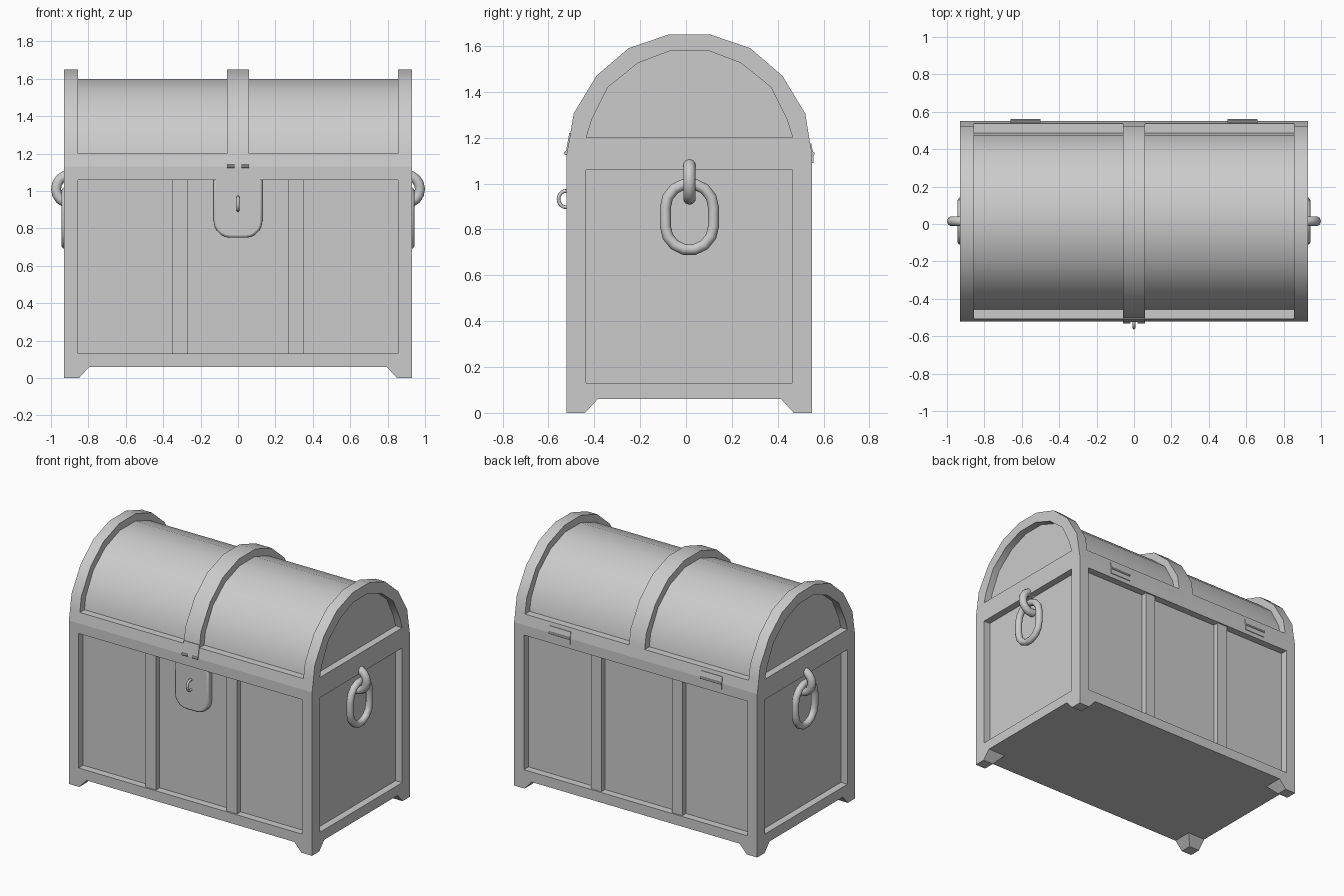
import bpy, bmesh
from math import sin, cos, pi, radians
from mathutils import Vector

if "Cube" in bpy.data.objects:
    bpy.data.objects.remove(bpy.data.objects["Cube"])

C = 0.015            # depth centre of the chest body
HX, HY = 0.93, 0.535  # half width and half depth of the frame


def finish(name, bm, smooth=False, bevel=0):
    bmesh.ops.recalc_face_normals(bm, faces=bm.faces)
    me = bpy.data.meshes.new(name)
    bm.to_mesh(me)
    bm.free()
    ob = bpy.data.objects.new(name, me)
    bpy.context.collection.objects.link(ob)
    if bevel:
        m = ob.modifiers.new("bevel", 'BEVEL')
        m.width, m.segments = bevel, 2
    if smooth:
        bpy.ops.object.select_all(action='DESELECT')
        ob.select_set(True)
        bpy.context.view_layer.objects.active = ob
        bpy.ops.object.shade_smooth_by_angle(angle=radians(32))
    return ob


def prism(name, pts, vec, smooth=False, bevel=0):
    """Extrude a flat 3D polygon along vec."""
    bm = bmesh.new()
    f = bm.faces.new([bm.verts.new(p) for p in pts])
    ext = bmesh.ops.extrude_face_region(bm, geom=[f], use_keep_orig=True)
    bmesh.ops.translate(bm, vec=Vector(vec),
                        verts=[v for v in ext['geom'] if isinstance(v, bmesh.types.BMVert)])
    return finish(name, bm, smooth, bevel)


def box(name, x0, x1, y0, y1, z0, z1):
    return prism(name, [(x0, y0, z0), (x1, y0, z0), (x1, y1, z0), (x0, y1, z0)], (0, 0, z1 - z0))


def along_x(name, prof, x0, x1, smooth=False):
    return prism(name, [(x0, C + y, z) for y, z in prof], (x1 - x0, 0, 0), smooth)


def mirrored(half):
    return half + [(-y, z) for y, z in reversed(half)]


def ring(name, path, axis, r, sides=10):
    """Sweep a round tube along a closed flat path whose plane normal is axis."""
    bm = bmesh.new()
    axis = Vector(axis)
    path = [Vector(p) for p in path]
    n = len(path)
    rows = []
    for i, p in enumerate(path):
        out = (path[(i + 1) % n] - path[i - 1]).normalized().cross(axis)
        rows.append([bm.verts.new(p + r * (cos(2 * pi * k / sides) * out + sin(2 * pi * k / sides) * axis))
                     for k in range(sides)])
    for i in range(n):
        a, b = rows[i], rows[(i + 1) % n]
        for k in range(sides):
            j = (k + 1) % sides
            bm.faces.new((a[k], a[j], b[j], b[k]))
    ob = finish(name, bm)
    for f in ob.data.polygons:
        f.use_smooth = True
    return ob


def rod(name, x0, x1, y, z, r):
    return prism(name, [(x0, y + r * cos(k * pi / 4), z + r * sin(k * pi / 4)) for k in range(8)],
                 (x1 - x0, 0, 0), True)


# Recessed panel core
box("body_panels", -0.88, 0.88, C - 0.485, C + 0.485, 0.06, 1.1)

# Frame: base and top slabs
for s, side in ((-1, "left"), (1, "right")):
    x0, x1 = sorted((s * 0.855, s * HX))
    box("base_rail_" + side, x0, x1, C - HY, C + HY, 0.06, 0.13)
box("base_rail_middle", -0.855, 0.855, C - HY, C + HY, 0.06, 0.13)
along_x("top_rail", mirrored([(-HY, 1.06), (-HY, 1.13), (-0.522, 1.2)][::1]), -HX, HX)

# Corner posts, tapered feet, front and back battens
for sx in (-1, 1):
    for sy in (-1, 1):
        x0, x1 = sorted((sx * 0.855, sx * HX))
        y0, y1 = sorted((C + sy * 0.45, C + sy * HY))
        box("corner_post", x0, x1, y0, y1, 0.13, 1.06)
        bm = bmesh.new()
        loops = []
        for inset, z in ((0.08, 0), (0.135, 0.06)):
            ex, ey = sx * (HX - inset), C + sy * (HY - inset)
            ox, oy = sx * HX, C + sy * HY
            loops.append([bm.verts.new(p) for p in
                          ((ex, ey, z), (ox, ey, z), (ox, oy, z), (ex, oy, z))])
        lo, hi = loops
        bm.faces.new(lo)
        bm.faces.new(hi)
        for k in range(4):
            j = (k + 1) % 4
            bm.faces.new((lo[k], lo[j], hi[j], hi[k]))
        finish("foot", bm)
        x0, x1 = sorted((sx * 0.27, sx * 0.35))
        y0, y1 = sorted((C + sy * 0.47, C + sy * 0.525))
        box("batten", x0, x1, y0, y1, 0.12, 1.07)

# Rounded lid: barrel, middle band, hollow end arches
outer = mirrored([(-0.522, 1.2), (-0.505, 1.305), (-0.405, 1.47), (-0.265, 1.59), (-0.09, 1.65)])
inner = mirrored([(-0.45, 1.2), (-0.425, 1.28), (-0.355, 1.42), (-0.225, 1.525), (-0.08, 1.58)])
barrel = mirrored([(-0.473, 1.19), (-0.457, 1.285), (-0.375, 1.435), (-0.245, 1.543), (-0.085, 1.6)])
along_x("lid_barrel", barrel, -0.88, 0.88, True)
along_x("lid_middle_band", outer, -0.06, 0.06, True)
for s in (-1, 1):
    along_x("lid_end_arch", outer + inner[::-1], s * 0.855, s * HX, True)

# Lock plate with rounded lower corners, and its staple
plate = [(-0.13, 1.08)]
for cx, a0 in ((-0.04, pi), (0.04, 1.5 * pi)):
    plate += [(cx + 0.09 * cos(a0 + k * pi / 10), 0.84 + 0.09 * sin(a0 + k * pi / 10)) for k in range(6)]
plate += [(0.13, 1.08)]
prism("lock_plate", [(x, -0.46, z) for x, z in plate], (0, -0.052, 0), True, 0.012)
ring("lock_staple", [(0, -0.522 + 0.034 * cos(a), 0.932 + 0.036 * sin(a))
                     for a in (k * pi / 8 for k in range(16))], (1, 0, 0), 0.008, 8)

# Hasp leaf on the lid with two small knuckles
prism("hasp_leaf", [(-0.06, -0.525, 1.13), (0.06, -0.525, 1.13), (0.06, -0.509, 1.22), (-0.06, -0.509, 1.22)],
      (0, 0.02, 0))
for s in (-1, 1):
    rod("hasp_knuckle", s * 0.02, s * 0.06, -0.524, 1.133, 0.009)

# Rear hinges
for s in (-1, 1):
    x0, x1 = sorted((s * 0.5, s * 0.66))
    prism("hinge_leaf", [(x0, 0.545, 1.09), (x0, 0.555, 1.09), (x0, 0.555, 1.13), (x0, 0.546, 1.175),
                         (x0, 0.53, 1.175)], (x1 - x0, 0, 0))
    rod("hinge_knuckle", x0, x1, 0.552, 1.13, 0.009)

# Side handles: fixed eye ring and hanging oval link
for s in (-1, 1):
    ring("handle_eye", [(s * (0.9 + 0.073 * cos(a)), C, 1.01 + 0.075 * sin(a))
                        for a in (k * pi / 8 for k in range(16))], (0, 1, 0), 0.027)
    link = []
    for a0, dz in ((0, 0.04), (pi, -0.04)):
        link += [(s * 0.921, C + 0.105 * cos(a0 + k * pi / 7), 0.855 + dz + 0.105 * sin(a0 + k * pi / 7))
                 for k in range(8)]
    ring("handle_link", link, (1, 0, 0), 0.024)
